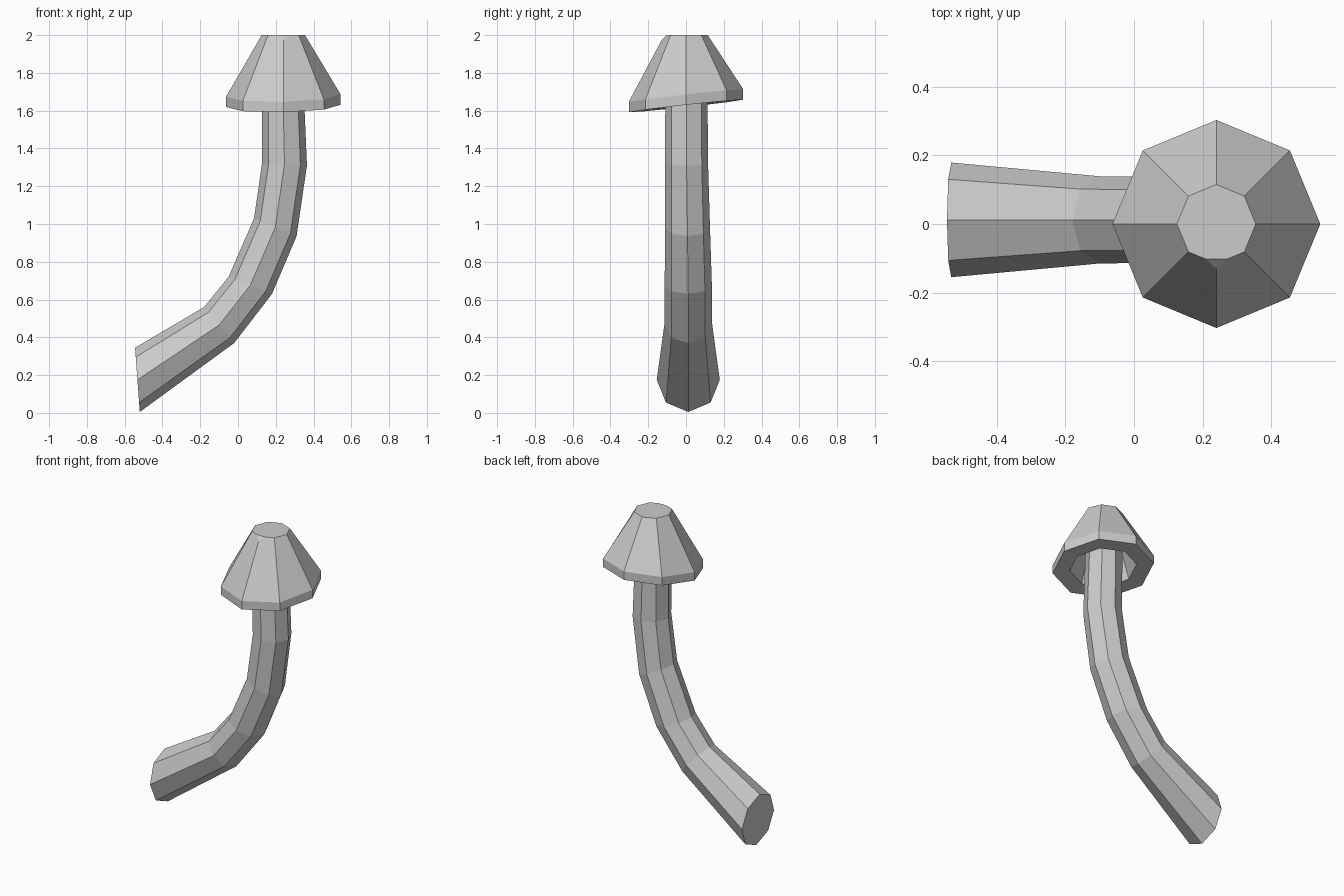
import bpy, bmesh
from math import sin, cos, tau
from mathutils import Vector

cube = bpy.data.objects.get("Cube")
if cube:
    bpy.data.objects.remove(cube, do_unlink=True)

SIDES = 8
CAP_X = 0.24

# One plain grey for everything
grey = bpy.data.materials.new("plain grey")
grey.use_nodes = True
colour = (0.6, 0.6, 0.6, 1)
grey.diffuse_color = colour
grey.node_tree.nodes["Principled BSDF"].inputs["Base Color"].default_value = colour


def loft(bm, rings):
    """Bridge rings of points with quads and close both ends."""
    loops = [[bm.verts.new(p) for p in ring] for ring in rings]
    for a, b in zip(loops, loops[1:]):
        for i in range(SIDES):
            j = (i + 1) % SIDES
            bm.faces.new((a[i], a[j], b[j], b[i]))
    bm.faces.new(loops[0][::-1])
    bm.faces.new(loops[-1])
    return loops


def finish(bm, name):
    bmesh.ops.recalc_face_normals(bm, faces=bm.faces)
    mesh = bpy.data.meshes.new(name)
    bm.to_mesh(mesh)
    bm.free()
    mesh.materials.append(grey)
    bpy.context.collection.objects.link(bpy.data.objects.new(name, mesh))


def stem_ring(outer, inner, half_width, y):
    """Octagon spanning two opposite points of the stem's side profile."""
    a, b = (Vector((x, y, z)) for x, z in (outer, inner))
    mid, half, side = (a + b) / 2, (a - b) / 2, Vector((0, half_width, 0))
    return [mid + half * cos(i * tau / SIDES) + side * sin(i * tau / SIDES)
            for i in range(SIDES)]


def cap_ring(radius, z, slope=1.0):
    """Octagon about the cap axis, tilted like the rim when slope is 1."""
    ring = []
    for i in range(SIDES):
        x, y = radius * cos(i * tau / SIDES), radius * sin(i * tau / SIDES)
        ring.append(Vector((CAP_X + x, y, z + slope * (0.11 * y + 0.02 * x))))
    return ring


# Bent stem, flaring towards its foot
bm = bmesh.new()
loft(bm, [stem_ring(*r) for r in (
    ((-0.545, 0.345), (-0.52, 0.005), 0.167, 0.012),
    ((-0.18, 0.56), (-0.02, 0.37), 0.127, 0.012),
    ((-0.05, 0.72), (0.18, 0.63), 0.125, 0.012),
    ((0.085, 1.03), (0.31, 0.935), 0.119, 0.008),
    ((0.127, 1.32), (0.365, 1.31), 0.114, 0.003),
    ((0.127, 1.78), (0.345, 1.78), 0.111, 0.002),
)])
finish(bm, "stem")

# Hollow cap: inner cone, flat underside, rim, outer cone and flat top
bm = bmesh.new()
loops = loft(bm, [
    cap_ring(0.11, 1.88, 0),
    cap_ring(0.20, 1.63),
    cap_ring(0.303, 1.625),
    cap_ring(0.303, 1.68),
    cap_ring(0.115, 2.0, 0),
])

# Chipped front corner of the top
corner = loops[-1][SIDES * 3 // 4]
bmesh.ops.bevel(bm, geom=[corner], offset=0.033, affect='VERTICES',
                offset_type='OFFSET', segments=1, profile=0.5)
finish(bm, "cap")
